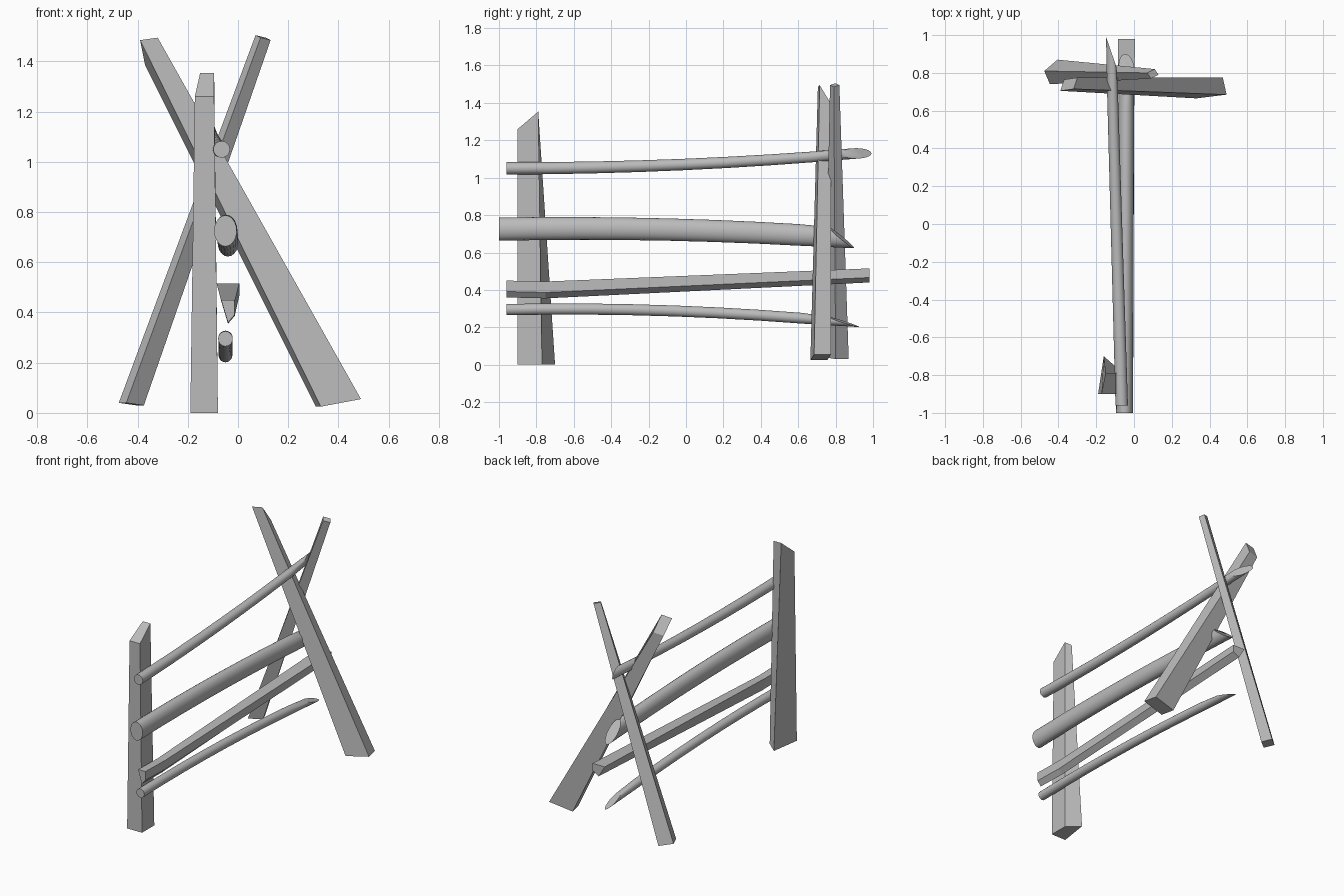
import bpy
import bmesh
from math import cos, sin, tau, radians
from mathutils import Vector

cube = bpy.data.objects.get("Cube")
if cube:
    bpy.data.objects.remove(cube, do_unlink=True)

GREY = (.5, .5, .5, 1)
wood = bpy.data.materials.new("grey wood")
wood.use_nodes = True
wood.diffuse_color = GREY
wood.node_tree.nodes["Principled BSDF"].inputs["Base Color"].default_value = GREY


def loft(name, rings):
    """Skin a row of equal-sided cross-sections and cap both ends."""
    bm = bmesh.new()
    rows = [[bm.verts.new(point) for point in ring] for ring in rings]
    count = len(rows[0])
    for lower, upper in zip(rows, rows[1:]):
        for i in range(count):
            j = (i + 1) % count
            bm.faces.new((lower[i], lower[j], upper[j], upper[i]))
    bm.faces.new(rows[0])
    bm.faces.new(rows[-1])
    bmesh.ops.recalc_face_normals(bm, faces=bm.faces)
    mesh = bpy.data.meshes.new(name)
    bm.to_mesh(mesh)
    bm.free()
    mesh.materials.append(wood)
    beam = bpy.data.objects.new(name, mesh)
    bpy.context.collection.objects.link(beam)
    return beam


def sawn_end(centre, across, back):
    """Four corners of a beam end, from its half width and half depth."""
    centre, across, back = Vector(centre), Vector(across), Vector(back)
    return [centre - across - back, centre + across - back,
            centre + across + back, centre - across + back]


def round_rail(name, start, end, width, height, bow, taper, cut, sides=20, steps=8):
    """Bowed pole with an upright front end and a slanted cut at the far end."""
    start, end, cut = Vector(start), Vector(end), Vector(cut)
    rings = []
    for step in range(steps + 1):
        t = step / steps
        centre = start.lerp(end, t)
        centre.z += bow * (1 - (2 * t - 1) ** 2)
        scale = 1 - taper * t
        ring = []
        for side in range(sides):
            angle = tau * side / sides
            offset = Vector((width * cos(angle), 0, height * sin(angle))) * scale
            if step == steps:
                offset.y = cut.dot(offset)
            ring.append(centre + offset)
        rings.append(ring)
    rail = loft(name, rings)
    bpy.ops.object.select_all(action='DESELECT')
    rail.select_set(True)
    bpy.context.view_layer.objects.active = rail
    bpy.ops.object.shade_smooth_by_angle(angle=radians(35))


# Split-log post, narrowing to a broken top that rises towards the back
front, middle = -.9, -.13
foot = [(-.19, front), (-.08, front), (-.08, -.77), (-.16, -.7)]
head = [(middle + .7 * (x - middle), min(y, -.79)) for x, y in foot]
loft("front_post", [
    [(x, y, 0) for x, y in foot],
    [(x, y, 1.26 + .85 * (y - front)) for x, y in head],
])

# Crossed legs at the back
loft("front_crossed_leg", [
    sawn_end(centre=(.4, .72, .04), across=(.08, .01, .015), back=(-.01, .045, 0)),
    sawn_end(centre=(-.345, .74, 1.44), across=(.035, .005, .005), back=(.01, .03, -.05)),
])
loft("rear_crossed_leg", [
    sawn_end(centre=(-.425, .805, .035), across=(.035, .03, -.005), back=(-.015, .035, 0)),
    sawn_end(centre=(.1, .795, 1.495), across=(.02, .01, -.005), back=(-.01, .015, .005)),
])

# Round rails
round_rail("top_rail", start=(-.065, -.96, 1.05), end=(-.12, .91, 1.13),
           width=.033, height=.033, bow=-.02, taper=.15, cut=(-2.9, 0, 0))
round_rail("thick_rail", start=(-.05, -1, .725), end=(-.04, .83, .68),
           width=.045, height=.062, bow=.02, taper=.08, cut=(-.3, 0, -1.2))
round_rail("bottom_rail", start=(-.05, -.96, .295), end=(-.05, .84, .23),
           width=.029, height=.03, bow=.025, taper=.05, cut=(-.6, 0, -3))


def wedge_section(y, top, half, depth, centre=-.04):
    """Flat-topped section with one upright side and a keel below."""
    return [(centre - half, y, top), (centre + half, y, top),
            (centre + half, y, top - .65 * depth), (centre, y, top - depth)]


# Split rail, level behind the post and then rising
loft("split_rail", [
    wedge_section(y=-.96, top=.45, half=.027, depth=.09),
    wedge_section(y=-.75, top=.445, half=.027, depth=.09),
    wedge_section(y=.98, top=.515, half=.045, depth=.075),
])
